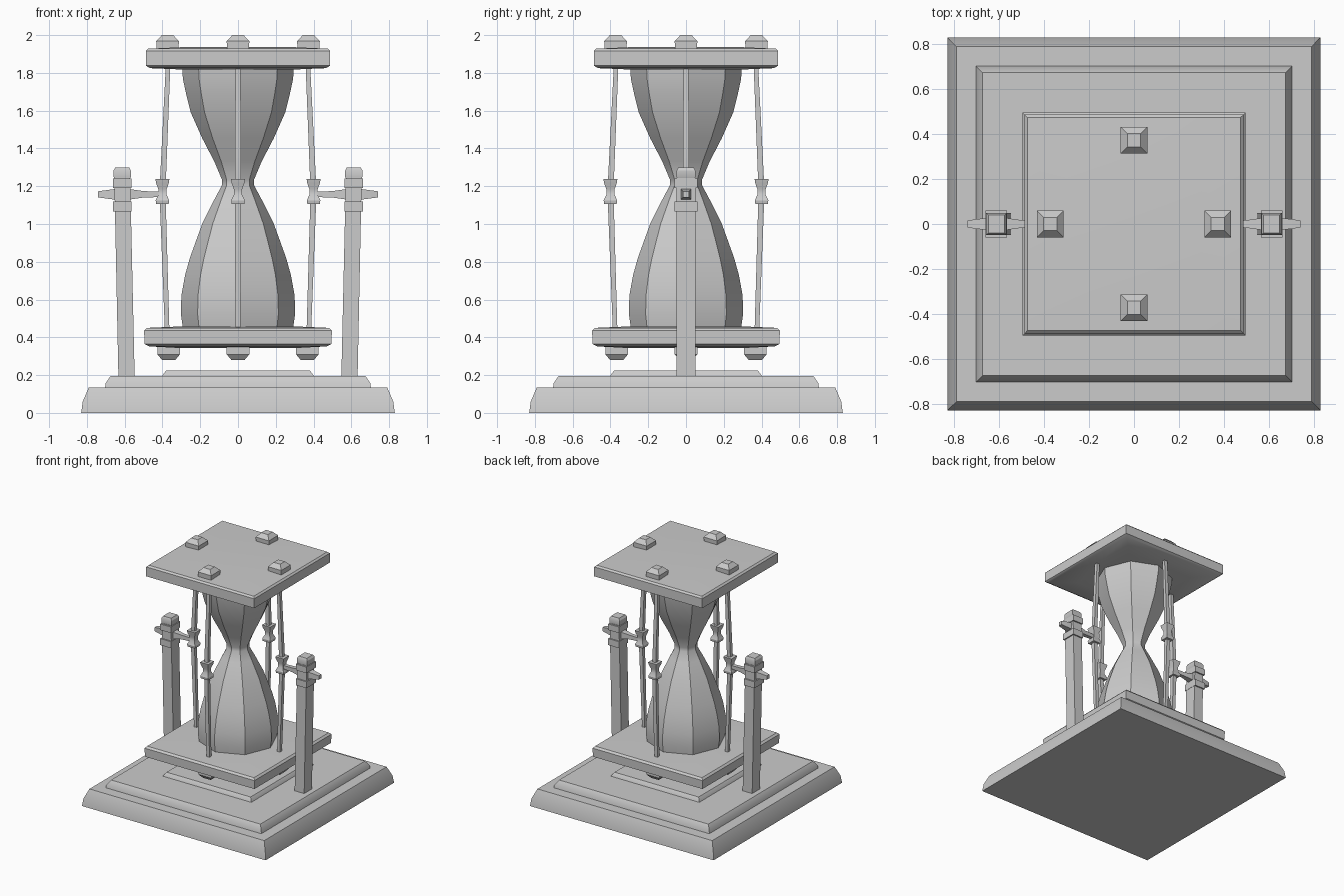
import bpy, bmesh, math
from mathutils import Matrix, Vector

if "Cube" in bpy.data.objects:
    bpy.data.objects.remove(bpy.data.objects["Cube"])


def loft(name, rings, matrix=Matrix(), smooth=True):
    """Skin a stack of equal-length vertex rings and cap both ends."""
    bm = bmesh.new()
    loops = [[bm.verts.new(matrix @ Vector(p)) for p in ring] for ring in rings]
    n = len(loops[0])
    for a, b in zip(loops, loops[1:]):
        for i in range(n):
            j = (i + 1) % n
            bm.faces.new((a[i], a[j], b[j], b[i]))
    bm.faces.new(loops[0][::-1])
    bm.faces.new(loops[-1])
    bmesh.ops.recalc_face_normals(bm, faces=bm.faces)
    mesh = bpy.data.meshes.new(name)
    bm.to_mesh(mesh)
    bm.free()
    if smooth:
        mesh.shade_smooth()
        mesh.set_sharp_from_angle(angle=math.radians(30))
    ob = bpy.data.objects.new(name, mesh)
    bpy.context.collection.objects.link(ob)
    return ob


def box_stack(name, profile, matrix=Matrix()):
    """Rectangular sections: (half x, half y, z, optional x offset)."""
    rings = []
    for hx, hy, z, *off in profile:
        o = off[0] if off else 0
        rings.append([(o - hx, -hy, z), (o + hx, -hy, z), (o + hx, hy, z), (o - hx, hy, z)])
    return loft(name, rings, matrix)


def square_stack(name, profile, matrix=Matrix()):
    return box_stack(name, [(h, h, z) for h, z in profile], matrix)


# Stepped base
square_stack("base_slab", [(0.83, 0), (0.822, 0.06), (0.79, 0.135)])
square_stack("base_step", [(0.705, 0.125), (0.70, 0.158), (0.675, 0.195)])
square_stack("base_plinth", [(0.405, 0.18), (0.40, 0.198), (0.38, 0.225)])

# Plates above and below the glass
square_stack("top_plate", [(0.30, 1.818), (0.465, 1.825), (0.488, 1.838),
                           (0.488, 1.915), (0.475, 1.928), (0.30, 1.936)])
square_stack("bottom_plate", [(0.30, 0.343), (0.47, 0.352), (0.495, 0.365),
                              (0.497, 0.435), (0.483, 0.45), (0.30, 0.458)])

# Eight-sided hourglass
glass = [(0.29, 0.44), (0.302, 0.52), (0.30, 0.62), (0.28, 0.73), (0.255, 0.82), (0.19, 1.00),
         (0.125, 1.13), (0.085, 1.205), (0.085, 1.235), (0.125, 1.33), (0.19, 1.455), (0.25, 1.59),
         (0.275, 1.69), (0.292, 1.77), (0.295, 1.84)]
loft("hourglass", [[(r * math.cos(k * math.pi / 4), r * math.sin(k * math.pi / 4), z)
                    for k in range(8)] for r, z in glass])

# Four bowed rods with spools and end knobs
for side, angle in (("right", 0), ("back", 90), ("left", 180), ("front", 270)):
    turn = Matrix.Rotation(math.radians(angle), 4, 'Z')
    box_stack("rod_" + side, [(0.012, 0.014, 0.43, 0.375), (0.016, 0.016, 1.17, 0.40),
                              (0.012, 0.014, 1.84, 0.37)], turn)
    at = turn @ Matrix.Translation((0.40, 0, 0))
    square_stack("spool_" + side, [(0.033, 1.105), (0.036, 1.125), (0.022, 1.155),
                                   (0.022, 1.185), (0.033, 1.215), (0.037, 1.237)], at)
    at = turn @ Matrix.Translation((0.373, 0, 0))
    square_stack("top_knob_" + side, [(0.058, 1.92), (0.06, 1.968), (0.03, 2.0)], at)
    at = turn @ Matrix.Translation((0.367, 0, 0))
    square_stack("bottom_knob_" + side, [(0.035, 0.28), (0.06, 0.31), (0.06, 0.36)], at)

# Leaning posts, collars and pivot axles
for side, angle in (("right", 0), ("left", 180)):
    turn = Matrix.Rotation(math.radians(angle), 4, 'Z')
    box_stack("post_" + side, [(0.043, 0.05, 0.185, 0.59), (0.042, 0.05, 1.245, 0.613)], turn)
    at = turn @ Matrix.Translation((0.613, 0, 0))
    box_stack("lower_collar_" + side, [(0.048, 0.061, 1.067), (0.048, 0.061, 1.12)], at)
    box_stack("upper_collar_" + side, [(0.048, 0.061, 1.19), (0.048, 0.061, 1.24)], at)
    box_stack("post_cap_" + side, [(0.038, 0.047, 1.235), (0.046, 0.049, 1.25),
                                   (0.046, 0.049, 1.283), (0.036, 0.04, 1.30)], at)
    lay = turn @ Matrix.Translation((0, 0, 1.157)) @ Matrix.Rotation(math.pi / 2, 4, 'Y')
    square_stack("axle_" + side, [(0.014, 0.40), (0.017, 0.50), (0.027, 0.57),
                                  (0.027, 0.66), (0.016, 0.742)], lay)
